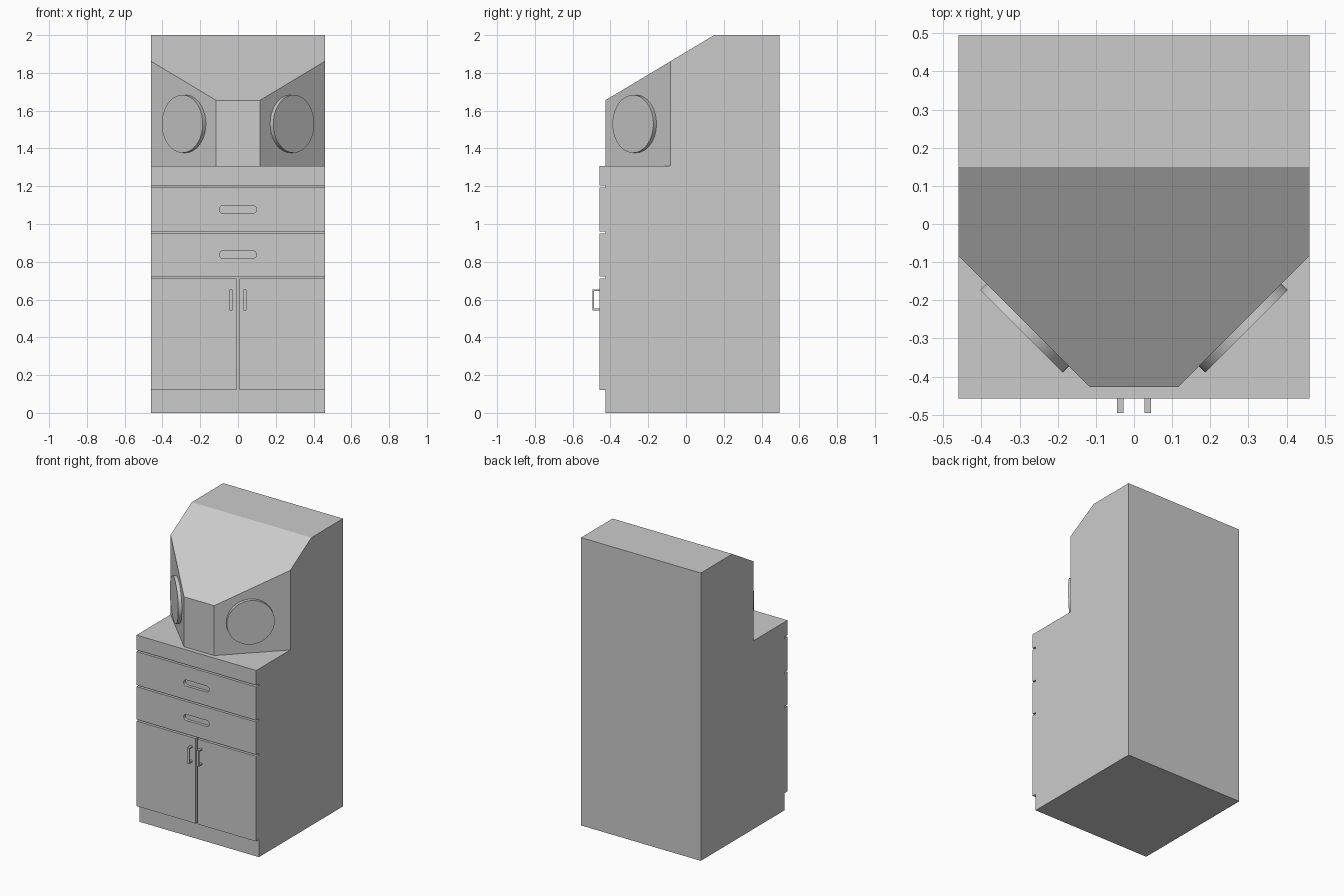
import bpy, bmesh, math
from mathutils import Matrix, Vector

if "Cube" in bpy.data.objects:
    bpy.data.objects.remove(bpy.data.objects["Cube"])

HALF_W = 0.46
BACK, FRONT, RECESS = 0.495, -0.457, -0.427


def finish(bm, name):
    bmesh.ops.recalc_face_normals(bm, faces=bm.faces)
    mesh = bpy.data.meshes.new(name)
    bm.to_mesh(mesh)
    bm.free()
    obj = bpy.data.objects.new(name, mesh)
    bpy.context.collection.objects.link(obj)
    return obj


def prism(bm, points, direction):
    """Extrude a closed outline of 3D points along a direction."""
    face = bm.faces.new([bm.verts.new(p) for p in points])
    ext = bmesh.ops.extrude_face_region(bm, geom=[face], use_keep_orig=True)
    verts = [v for v in ext["geom"] if isinstance(v, bmesh.types.BMVert)]
    bmesh.ops.translate(bm, vec=direction, verts=verts)


def box(bm, x0, x1, y0, y1, z0, z1):
    prism(bm, [(x0, y0, z0), (x1, y0, z0), (x1, y1, z0), (x0, y1, z0)], (0, 0, z1 - z0))


# Cabinet: side profile with sloped hood, drawer grooves and toe kick
profile = [(BACK, 0), (BACK, 2), (0.149, 2), (RECESS, 1.655), (RECESS, 1.308), (FRONT, 1.308)]
for top in (1.205, 0.961, 0.722):
    profile += [(FRONT, top), (RECESS, top), (RECESS, top - 0.011), (FRONT, top - 0.011)]
profile += [(FRONT, 0.12), (RECESS, 0.12), (RECESS, 0)]
bm = bmesh.new()
prism(bm, [(-HALF_W, y, z) for y, z in profile], (2 * HALF_W, 0, 0))
cabinet = finish(bm, "cabinet")

# Cutter: hood corners, gap between doors, drawer finger pulls
bm = bmesh.new()
for s in (-1, 1):
    corner = [(0.56, 0.017), (0.017, -0.526), (0.56, -0.526)]
    prism(bm, [(s * x, y, 1.308) for x, y in corner], (0, 0, 0.9))
box(bm, -0.007, 0.007, -0.55, RECESS, 0.10, 0.7165)
for z in (1.077, 0.838):
    r, half, n = 0.021, 0.077, 16
    slot = []
    for side, start in ((1, -math.pi / 2), (-1, math.pi / 2)):
        for i in range(n + 1):
            a = start + math.pi * i / n
            slot.append((side * half + r * math.cos(a), -0.55, z + r * math.sin(a)))
    prism(bm, slot, (0, 0.55 + FRONT + 0.02, 0))
cutter = finish(bm, "cutter")
cutter.hide_render = True

mod = cabinet.modifiers.new("cuts", "BOOLEAN")
mod.operation = "DIFFERENCE"
mod.solver = "EXACT"
mod.object = cutter
bpy.context.view_layer.objects.active = cabinet
bpy.ops.object.modifier_apply(modifier=mod.name)
bpy.data.objects.remove(cutter)

for s, label in ((-1, "left"), (1, "right")):
    # Round port on each angled hood face
    bm = bmesh.new()
    normal = Vector((s, -1, 0)).normalized()
    rot = normal.to_track_quat("Z", "Y").to_matrix().to_4x4()
    centre = Vector((s * 0.295, -0.281, 1.53)) - normal * 0.0165
    bmesh.ops.create_cone(bm, cap_ends=True, segments=64, radius1=0.153, radius2=0.153,
                          depth=0.033, matrix=Matrix.Translation(centre) @ rot)
    port = finish(bm, label + "_port")
    bpy.ops.object.select_all(action="DESELECT")
    port.select_set(True)
    bpy.context.view_layer.objects.active = port
    bpy.ops.object.shade_smooth_by_angle(angle=math.radians(30))

    # Bracket door handle
    bm = bmesh.new()
    out, t, z0, z1 = -0.495, 0.009, 0.543, 0.653
    bracket = [(FRONT, z0), (out, z0), (out, z1), (FRONT, z1),
               (FRONT, z1 - t), (out + t, z1 - t), (out + t, z0 + t), (FRONT, z0 + t)]
    prism(bm, [(s * 0.036 - 0.008, y, z) for y, z in bracket], (0.016, 0, 0))
    finish(bm, label + "_door_handle")
